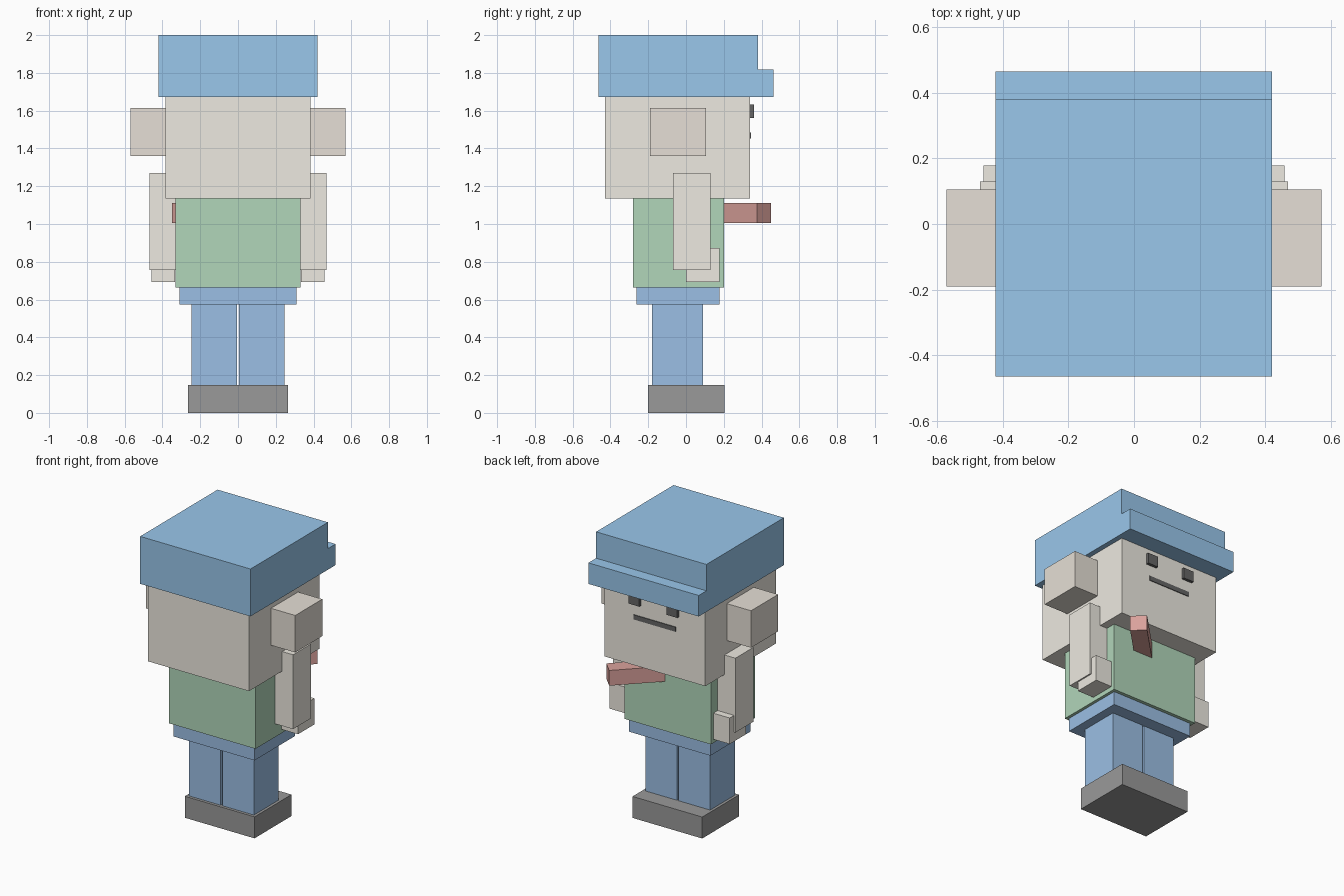
import bpy
from math import pi
from mathutils import Matrix

if "Cube" in bpy.data.objects:
    bpy.data.objects.remove(bpy.data.objects["Cube"])


def material(name, r, g, b):
    m = bpy.data.materials.new(name)
    m.diffuse_color = (r, g, b, 1)
    m.use_nodes = True
    m.node_tree.nodes["Principled BSDF"].inputs["Base Color"].default_value = m.diffuse_color
    return m


HAT = material("hat_blue", 0.32, 0.57, 0.83)
JEANS = material("trouser_blue", 0.33, 0.52, 0.78)
SKIN = material("skin", 0.85, 0.82, 0.75)
EAR = material("ear_tan", 0.79, 0.74, 0.67)
GREEN = material("shirt_green", 0.44, 0.67, 0.49)
DARK = material("shoe_grey", 0.32, 0.32, 0.32)
BLACK = material("face_black", 0.13, 0.13, 0.13)
RED = material("bar_red", 0.70, 0.36, 0.33)


def box(name, mat, x, y, z, turn=0):
    """Box from (min, max) ranges, optionally turned about its own vertical axis."""
    size = [b - a for a, b in (x, y, z)]
    bpy.ops.mesh.primitive_cube_add(size=1, location=[(a + b) / 2 for a, b in (x, y, z)])
    ob = bpy.context.object
    ob.name = ob.data.name = name
    ob.data.transform(Matrix.Rotation(turn, 4, 'Z') @ Matrix.Diagonal((*size, 1)))
    ob.data.materials.append(mat)
    return ob


def pair(name, mat, x, y, z):
    """The same box on both sides of the body."""
    box("right_" + name, mat, x, y, z)
    box("left_" + name, mat, (-x[1], -x[0]), y, z)


# Shoes, legs and hips
box("shoes", DARK, (-0.266, 0.266), (-0.2, 0.203), (0, 0.148))
pair("leg", JEANS, (0.006, 0.247), (-0.18, 0.09), (0.148, 0.575))
box("hips", JEANS, (-0.31, 0.31), (-0.262, 0.177), (0.573, 0.665))

# Torso, arms and hands
box("torso", GREEN, (-0.33, 0.33), (-0.28, 0.2), (0.665, 1.135))
pair("arm", SKIN, (0.33, 0.468), (-0.068, 0.13), (0.757, 1.27))
pair("hand", SKIN, (0.333, 0.458), (0.0, 0.178), (0.693, 0.873))

# Diagonal bar passing through the chest
box("chest_bar", RED, (-0.441, 0.437), (0.049, 0.155), (1.005, 1.11), turn=pi / 4)

# Head, ears and face
box("head", SKIN, (-0.385, 0.385), (-0.43, 0.34), (1.135, 1.675))
pair("ear", EAR, (0.385, 0.57), (-0.19, 0.105), (1.36, 1.615))
pair("eye", BLACK, (0.105, 0.185), (0.335, 0.36), (1.56, 1.633))
box("mouth", BLACK, (-0.16, 0.16), (0.33, 0.345), (1.452, 1.484))

# Cap with brim over the face
box("cap", HAT, (-0.422, 0.42), (-0.464, 0.38), (1.673, 2.0))
box("cap_brim", HAT, (-0.422, 0.42), (0.38, 0.464), (1.673, 1.818))
